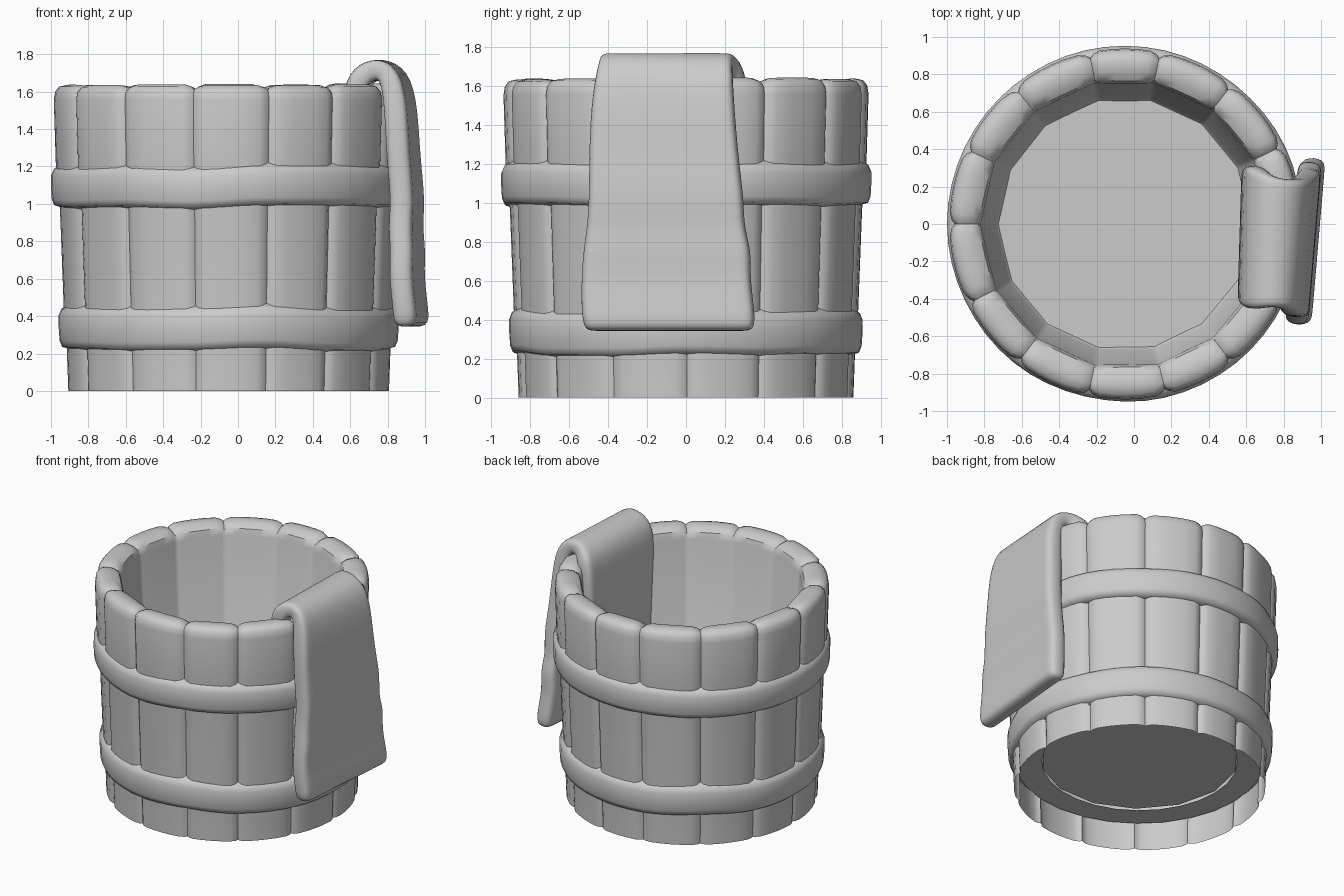
import bpy, bmesh, math, random
from mathutils import Vector

if "Cube" in bpy.data.objects:
    bpy.data.objects.remove(bpy.data.objects["Cube"])

random.seed(4)
CX = -0.05          # bucket axis in x
N = 14              # staves
STEP = 2 * math.pi / N
FRACS = [(0, 1.0), (0.05, 0.45), (0.14, 0.05), (0.32, 0), (0.5, 0),
         (0.68, 0), (0.86, 0.05), (0.95, 0.45)]      # position across stave, groove weight
START = math.pi     # a joint faces -x


def finish(bm, name, angle=40):
    bmesh.ops.recalc_face_normals(bm, faces=bm.faces)
    mesh = bpy.data.meshes.new(name)
    bm.to_mesh(mesh)
    bm.free()
    ob = bpy.data.objects.new(name, mesh)
    bpy.context.collection.objects.link(ob)
    bpy.ops.object.select_all(action='DESELECT')
    ob.select_set(True)
    bpy.context.view_layer.objects.active = ob
    bpy.ops.object.shade_smooth_by_angle(angle=math.radians(angle))
    return ob


def bridge(bm, rings, closed=False):
    pairs = list(zip(rings, rings[1:])) + ([(rings[-1], rings[0])] if closed else [])
    for a, b in pairs:
        for i in range(len(a)):
            j = (i + 1) % len(a)
            bm.faces.new((a[i], a[j], b[j], b[i]))


# Stave wall: outside, rounded rim, flat-sided inside, floor
# (radius, z, groove depth, rim dip, how flat-sided)
profile = [(0.86, 0.0, 0.025, 0, 0), (0.868, 0.22, 0.025, 0, 0), (0.885, 0.45, 0.03, 0, 0),
           (0.905, 0.97, 0.03, 0, 0), (0.927, 1.2, 0.03, 0, 0), (0.938, 1.56, 0.03, 0, 0),
           (0.931, 1.605, 0.03, 0.01, 0), (0.91, 1.632, 0.03, 0.02, 0),
           (0.87, 1.642, 0.0, 0.03, 0.3), (0.82, 1.636, 0, 0.03, 0.6),
           (0.785, 1.61, 0, 0.02, 1), (0.77, 1.56, 0, 0.01, 1),
           (0.69, 0.24, 0, 0, 1), (0.675, 0.22, 0, 0, 1)]
jitter = [random.uniform(-0.008, 0.006) for _ in range(N)]
twist = [random.uniform(-0.025, 0.025) for _ in range(N)]
twist[0] = 0
bm = bmesh.new()
rings = []
for r, z, groove, dip, flat in profile:
    ring = []
    for s in range(N):
        for f, w in FRACS:
            t0, t1 = twist[s], twist[(s + 1) % N]
            a = START + (s + f) * STEP + t0 * (1 - f) + t1 * f
            poly = math.cos(STEP / 2) / math.cos((f - 0.5) * STEP)
            rad = r * (1 + (poly - 1) * flat) - groove * w
            zz = z - dip * w
            if z > 1.5:
                zz += jitter[s] * (1 - w)
            ring.append(bm.verts.new((CX + rad * math.cos(a), rad * math.sin(a), zz)))
    rings.append(ring)
bridge(bm, rings)
bm.faces.new(rings[-1])
finish(bm, "bucket_staves")

# Underside ledge joining the wall to the floor
bm = bmesh.new()
rings = []
for r in (0.85, 0.67):
    rings.append([bm.verts.new((CX + r * math.cos(START + i * STEP / 2),
                                r * math.sin(START + i * STEP / 2), 0.205))
                  for i in range(N * 2)])
bridge(bm, rings)
for f in bm.faces:
    f.normal_update()
finish(bm, "bottom_ledge")


# Soft, slightly uneven hoops
def hoop(name, z0, z1, r0, r1):
    bm = bmesh.new()
    count = N * 4
    wob = [random.uniform(-1, 1) for _ in range(N)]
    h = z1 - z0
    section = [(-0.06, 0.0), (r0 - 0.02 - r0, 0.0), (0.024, 0.06), (0.036, 0.2),
               (0.038, 0.5), (0.036, 0.78), (0.02, 0.94), (-0.02, 1.05), (-0.06, 1.05)]
    rings = []
    for off, t in section:
        ring = []
        for i in range(count):
            a = START + i * STEP / 4
            k, u = divmod(i, 4)
            u = (1 - math.cos(math.pi * u / 4)) / 2
            w = wob[k] * (1 - u) + wob[(k + 1) % N] * u
            r = r0 + (r1 - r0) * t + off + 0.004 * w
            ring.append(bm.verts.new((CX + r * math.cos(a), r * math.sin(a),
                                      z0 + h * t + 0.012 * w)))
        rings.append(ring)
    bridge(bm, rings, closed=True)
    return finish(bm, name, 60)


hoop("upper_hoop", 0.98, 1.2, 0.908, 0.915)
hoop("lower_hoop", 0.22, 0.45, 0.865, 0.875)

# Towel draped over the rim: (x, z, y start, y end) along its length
path = [(0.625, 0.70, -0.40, 0.30), (0.63, 1.15, -0.41, 0.30), (0.625, 1.58, -0.45, 0.32),
        (0.665, 1.69, -0.46, 0.30), (0.76, 1.73, -0.44, 0.24), (0.845, 1.68, -0.46, 0.24),
        (0.875, 1.50, -0.49, 0.25), (0.885, 1.25, -0.50, 0.27), (0.91, 1.02, -0.50, 0.30),
        (0.895, 0.88, -0.51, 0.30), (0.91, 0.75, -0.53, 0.34), (0.90, 0.62, -0.54, 0.33),
        (0.925, 0.42, -0.54, 0.36), (0.925, 0.34, -0.52, 0.35)]
bm = bmesh.new()
cols = [0, 0.08, 0.35, 0.65, 0.92, 1]
rows = []
for k, (x, z, y0, y1) in enumerate(path):
    row = []
    for c in cols:
        y = y0 + (y1 - y0) * c
        lean = 0.085 * (y + 0.1) if k > 4 else 0.03 * y
        row.append(bm.verts.new((x + lean, y, z)))
    rows.append(row)
for a, b in zip(rows, rows[1:]):
    for i in range(len(cols) - 1):
        bm.faces.new((a[i], a[i + 1], b[i + 1], b[i]))
towel = finish(bm, "towel", 180)
mod = towel.modifiers.new("thickness", 'SOLIDIFY')
mod.thickness = 0.125
mod.offset = 0
mod = towel.modifiers.new("soft", 'SUBSURF')
mod.levels = mod.render_levels = 2
